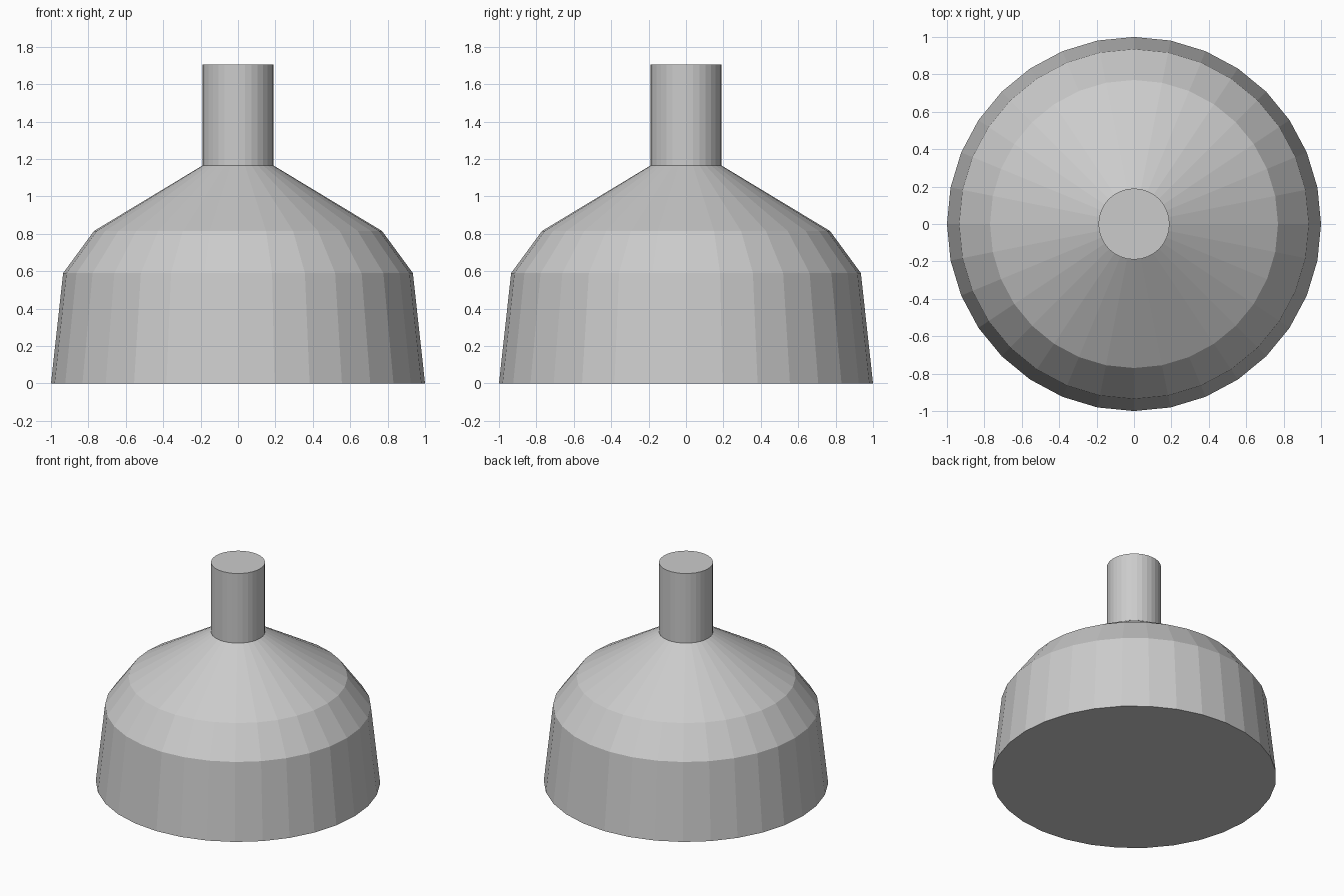
import bpy
import bmesh
from math import cos, sin, tau
from mathutils import Vector

cube = bpy.data.objects.get("Cube")
if cube:
    bpy.data.objects.remove(cube, do_unlink=True)

SIDES = 32
SHOULDER_LOW = (0.935, 0.59)
SHOULDER_HIGH = (0.77, 0.815)
NECK = (0.19, 1.165)
TOP = (0.19, 1.705)

grey = bpy.data.materials.new("light_grey")
grey.use_nodes = True
colour = (0.6, 0.6, 0.6, 1)
grey.diffuse_color = colour
grey.node_tree.nodes["Principled BSDF"].inputs["Base Color"].default_value = colour


def finish(name, bm):
    bmesh.ops.recalc_face_normals(bm, faces=bm.faces)
    mesh = bpy.data.meshes.new(name)
    bm.to_mesh(mesh)
    bm.free()
    mesh.materials.append(grey)
    obj = bpy.data.objects.new(name, mesh)
    bpy.context.collection.objects.link(obj)
    return obj


def point(level, step):
    r, z = level
    a = tau * step / SIDES
    return (r * cos(a), r * sin(a), z)


def lathe(bm, profile, first=0, last=SIDES):
    """Sweep a profile of (radius, height) levels around z."""
    rings = [[bm.verts.new(point(p, s)) for s in range(first, last + 1)] for p in profile]
    for low, high in zip(rings, rings[1:]):
        for i in range(last - first):
            bm.faces.new((low[i], low[i + 1], high[i + 1], high[i]))
    bmesh.ops.remove_doubles(bm, verts=bm.verts, dist=0.0001)
    return rings


def cap(bm, z):
    edges = [e for e in bm.edges if all(abs(v.co.z - z) < 0.001 for v in e.verts)]
    bmesh.ops.contextual_create(bm, geom=edges)


# Tapered body with sloping shoulders and a closed base
bm = bmesh.new()
lathe(bm, [(1, 0), SHOULDER_LOW, SHOULDER_HIGH, NECK])
cap(bm, 0)
finish("body", bm)

# Straight closed neck
bm = bmesh.new()
lathe(bm, [NECK, TOP])
cap(bm, TOP[1])
finish("neck", bm)

# Raised hatch frame following two shoulder facets on the left side
bm = bmesh.new()
lathe(bm, [SHOULDER_LOW, SHOULDER_HIGH], -1, 1)
panes = list(bm.faces)
bmesh.ops.inset_region(bm, faces=panes, thickness=0.022, use_even_offset=True)
bmesh.ops.delete(bm, geom=panes, context="FACES")
raised = bmesh.ops.extrude_face_region(bm, geom=list(bm.faces), use_keep_orig=True)
outward = Vector((0.225, 0, 0.165)).normalized() * 0.012
bmesh.ops.translate(bm, vec=outward,
                    verts=[g for g in raised["geom"] if isinstance(g, bmesh.types.BMVert)])
finish("hatch_frame", bm)
